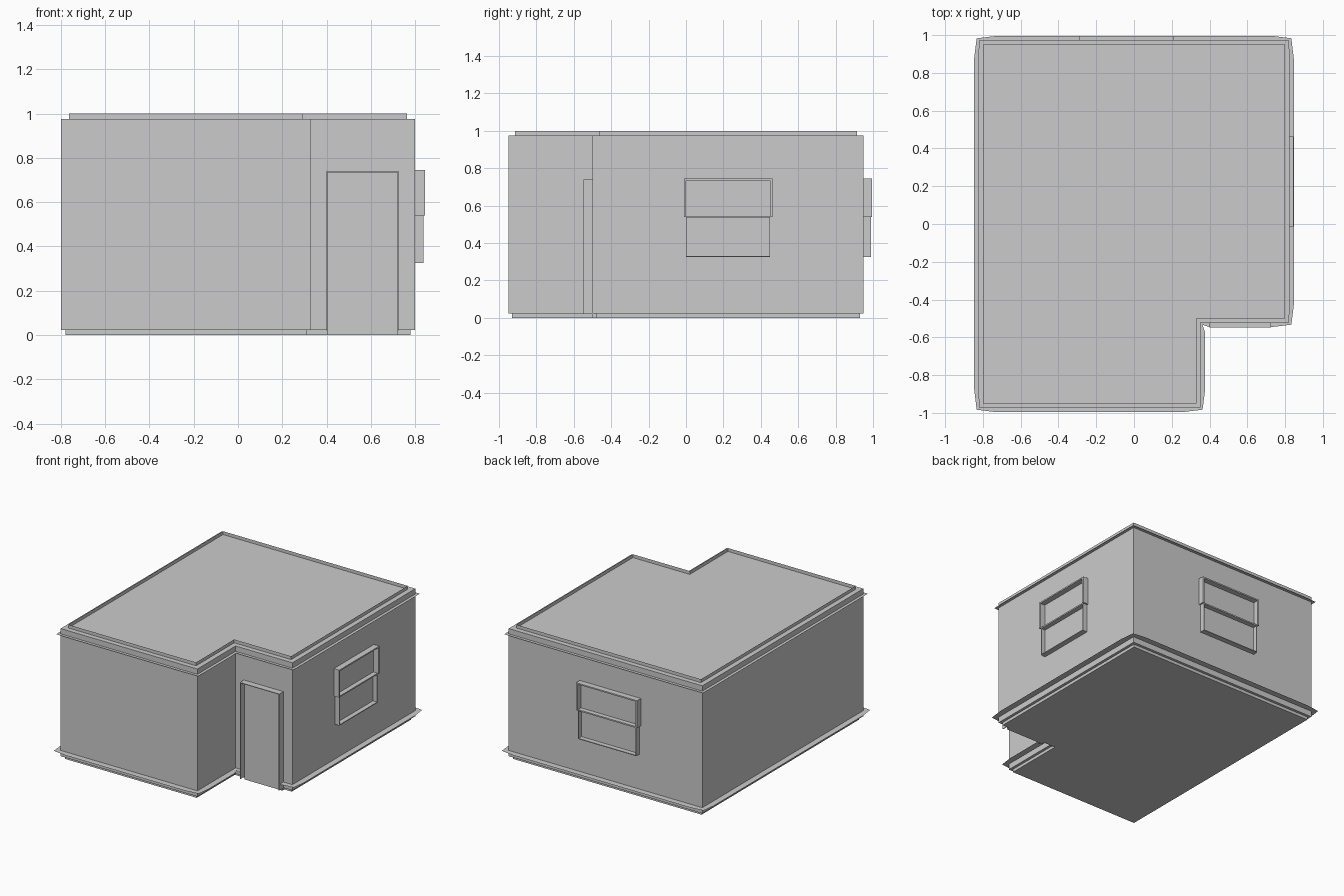
import bpy, bmesh
from mathutils import Vector

if "Cube" in bpy.data.objects:
    bpy.data.objects.remove(bpy.data.objects["Cube"])

# L-shaped footprint, counter-clockwise; the edge starting at index 2 carries the door
PLAN = [Vector(p) for p in ((-.8, -.95), (.33, -.95), (.33, -.5),
                            (.8, -.5), (.8, .95), (-.8, .95))]
DOOR_SEGMENT = 7


def outline(off, mid=None):
    """Offset footprint: each edge gives its corner and two points along it."""
    mid = off if mid is None else mid
    pts, n = [], len(PLAN)
    dirs = [(PLAN[(i + 1) % n] - PLAN[i]).normalized() for i in range(n)]
    norms = [Vector((d.y, -d.x)) for d in dirs]
    for i, p in enumerate(PLAN):
        q = PLAN[(i + 1) % n]
        pts.append(p + off * (norms[i - 1] + norms[i]))
        pts.append(p + dirs[i] * .07 + norms[i] * mid)
        pts.append(q - dirs[i] * .075 + norms[i] * mid)
    return pts


def loft(name, levels, caps=False, gap=None):
    """Join offset outlines (offset, mid offset, z) into a band."""
    bm = bmesh.new()
    loops = [[bm.verts.new((p.x, p.y, z)) for p in outline(o, m)]
             for o, m, z in levels]
    n = len(loops[0])
    for a, b in zip(loops, loops[1:]):
        for i in range(n):
            if i != gap:
                j = (i + 1) % n
                bm.faces.new((a[i], a[j], b[j], b[i]))
    if caps:
        bm.faces.new(loops[0][::-1])
        bm.faces.new(loops[-1])
        bmesh.ops.recalc_face_normals(bm, faces=bm.faces[:])
    finish(name, bm)


def finish(name, bm):
    me = bpy.data.meshes.new(name)
    bm.to_mesh(me)
    bm.free()
    ob = bpy.data.objects.new(name, me)
    bpy.context.collection.objects.link(ob)


def boxes(name, specs):
    """One object from several axis-aligned boxes (x0,x1,y0,y1,z0,z1)."""
    bm = bmesh.new()
    for x0, x1, y0, y1, z0, z1 in specs:
        vs = bmesh.ops.create_cube(bm, size=1)['verts']
        for v in vs:
            v.co = (x0 if v.co.x < 0 else x1,
                    y0 if v.co.y < 0 else y1,
                    z0 if v.co.z < 0 else z1)
    bmesh.ops.recalc_face_normals(bm, faces=bm.faces[:])
    finish(name, bm)


def window(name, u0, u1, wall, on_back):
    """Sash window: u runs along the wall, depth runs outward."""
    parts = [  # u range, depth, z range
        (u0 - .012, u0, .044, .54, .745), (u1, u1 + .012, .044, .54, .745),
        (u0, u1, .044, .735, .745),
        (u0, u0 + .004, .038, .325, .54), (u1 - .004, u1, .038, .325, .54),
        (u0 + .004, u1 - .004, .038, .325, .331),
        (u0, u1, .038, .535, .545),
        (u0, u1, .003, .331, .735)]
    specs = []
    for a, b, d, z0, z1 in parts:
        out = (wall, wall + d)
        specs.append((a, b, *out, z0, z1) if on_back else (*out, a, b, z0, z1))
    boxes(name, specs)


# Main block: recessed plinth, walls and flat roof
loft("walls_and_roof", [(-.02, None, 0), (-.02, None, .022),
                        (0, None, .022), (0, None, .975)], caps=True)

# Thin upstand around the roof
loft("roof_parapet", [(-.037, None, .975), (-.037, None, 1)])

# Flat ledges under the roof and above the ground (interrupted at the door)
loft("cornice_ledge", [(.021, .023, .935), (0, None, .935)])
loft("base_ledge", [(.033, .046, .065), (0, None, .065)], gap=DOOR_SEGMENT)

# Door with projecting surround
boxes("door_panel", [(.405, .72, -.503, -.48, 0, .735)])
boxes("door_surround", [(.4, .405, -.548, -.5, .02, .74),
                        (.72, .725, -.548, -.5, .02, .74),
                        (.405, .72, -.548, -.5, .735, .74)])

# Windows on the right and back walls
window("right_window", 0, .45, .8, False)
window("back_window", -.28, .2, .95, True)
